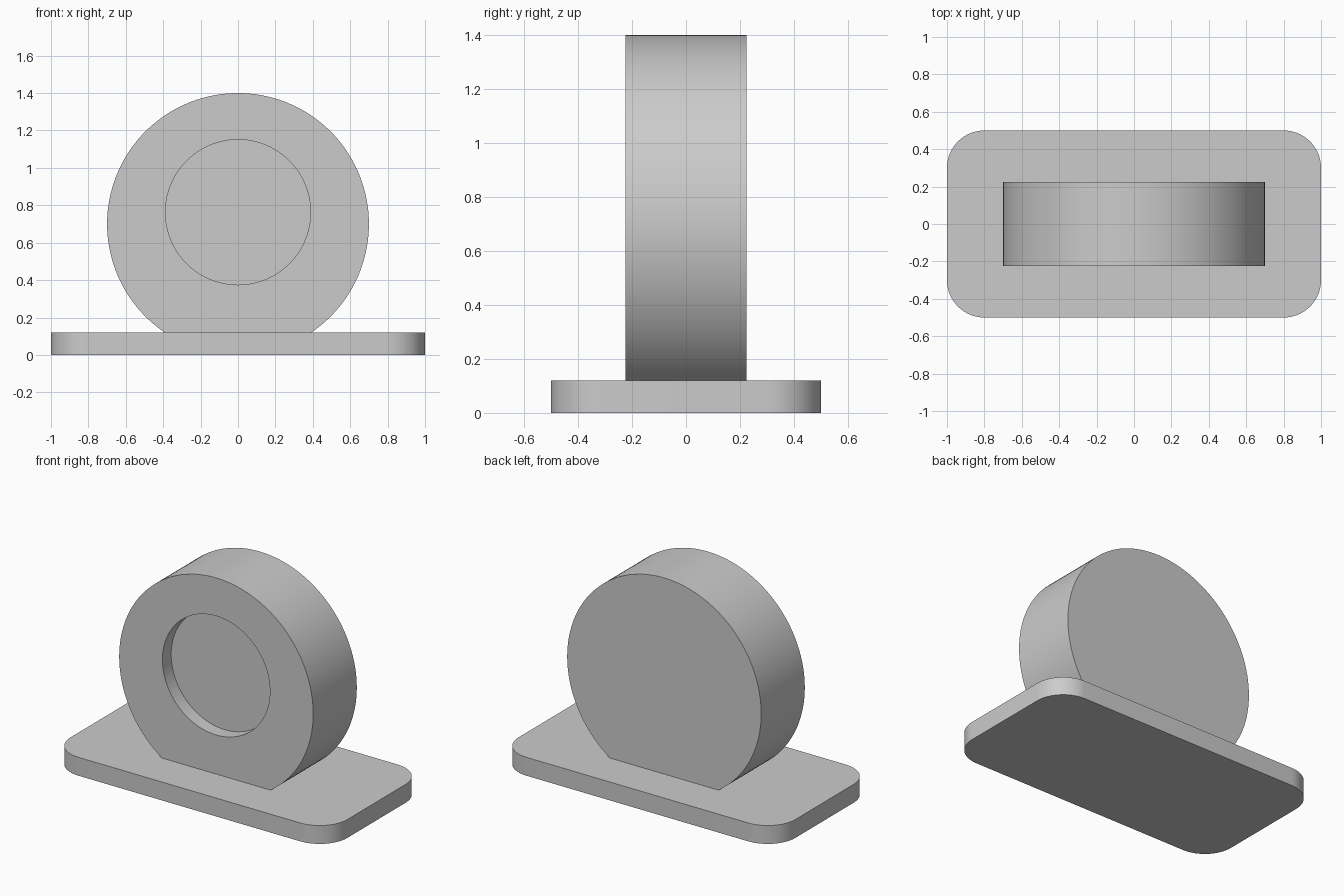
import bpy
import bmesh
from math import cos, sin, pi, asin, radians
from mathutils import Matrix, Vector

if "Cube" in bpy.data.objects:
    bpy.data.objects.remove(bpy.data.objects["Cube"], do_unlink=True)

GREY = (0.6, 0.6, 0.6, 1.0)
grey = bpy.data.materials.new("plain grey")
grey.use_nodes = True
grey.diffuse_color = GREY
grey.node_tree.nodes["Principled BSDF"].inputs["Base Color"].default_value = GREY

BASE_TOP = 0.12
DISC_R, DISC_Z, DISC_HALF = 0.7, 0.7, 0.225
POCKET_R, POCKET_Z, POCKET_DEPTH = 0.388, 0.763, 0.09


def arc(cx, cy, r, start, end, steps):
    """Points along an arc, both ends included."""
    angles = [start + (end - start) * i / steps for i in range(steps + 1)]
    return [(cx + r * cos(a), cy + r * sin(a)) for a in angles]


def extrude(name, outline, depth, matrix):
    """Solid prism from a 2D outline, placed by a matrix."""
    bm = bmesh.new()
    face = bm.faces.new([bm.verts.new((x, y, 0)) for x, y in outline])
    new = bmesh.ops.extrude_face_region(bm, geom=[face])["geom"]
    verts = [v for v in new if isinstance(v, bmesh.types.BMVert)]
    bmesh.ops.translate(bm, verts=verts, vec=Vector((0, 0, depth)))
    bmesh.ops.transform(bm, matrix=matrix, verts=bm.verts)
    bmesh.ops.recalc_face_normals(bm, faces=bm.faces)
    mesh = bpy.data.meshes.new(name)
    bm.to_mesh(mesh)
    bm.free()
    mesh.materials.append(grey)
    obj = bpy.data.objects.new(name, mesh)
    bpy.context.collection.objects.link(obj)
    return obj


def smooth(obj):
    bpy.ops.object.select_all(action='DESELECT')
    obj.select_set(True)
    bpy.context.view_layer.objects.active = obj
    bpy.ops.object.shade_smooth_by_angle(angle=radians(30))


# Base plate with rounded corners
corner = 0.2
outline = []
for i, (sx, sy) in enumerate([(1, 1), (-1, 1), (-1, -1), (1, -1)]):
    outline += arc(sx * (1 - corner), sy * (0.5 - corner), corner,
                   i * pi / 2, (i + 1) * pi / 2, 16)
base = extrude("base_plate", outline, BASE_TOP, Matrix())
smooth(base)

# Upright disc with its foot cut flat and sunk slightly into the plate
upright = Matrix.Rotation(pi / 2, 4, 'X')
low = asin((BASE_TOP - 0.01 - DISC_Z) / DISC_R)
disc = extrude("upright_disc", arc(0, DISC_Z, DISC_R, low, pi - low, 112),
               2 * DISC_HALF, Matrix.Translation((0, DISC_HALF, 0)) @ upright)

# Shallow round pocket in the front of the disc
cutter = extrude("pocket_cutter",
                 arc(0, POCKET_Z, POCKET_R, 0, 2 * pi, 96)[:-1], 0.3,
                 Matrix.Translation((0, POCKET_DEPTH - DISC_HALF, 0)) @ upright)
cut = disc.modifiers.new("pocket", 'BOOLEAN')
cut.operation = 'DIFFERENCE'
cut.solver = 'EXACT'
cut.object = cutter
bpy.context.view_layer.objects.active = disc
bpy.ops.object.modifier_apply(modifier=cut.name)
bpy.data.objects.remove(cutter, do_unlink=True)
smooth(disc)
